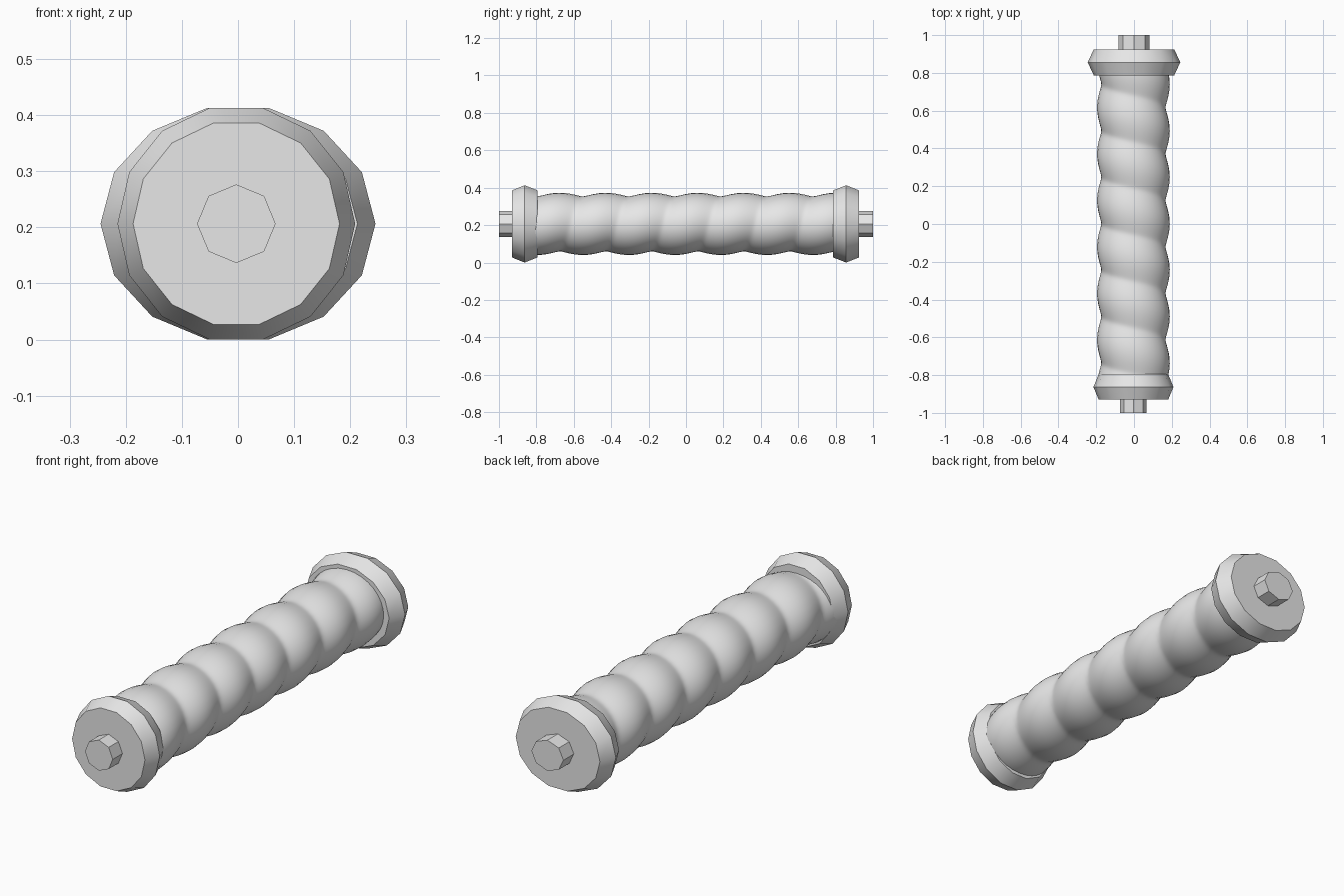
import bpy
import bmesh
from math import cos, sin, pi, radians, sqrt

default = bpy.data.objects.get("Cube")
if default:
    bpy.data.objects.remove(default, do_unlink=True)

CENTRE_Z = 0.2065
WIDE = 1.157          # sideways stretch of the grip and rear end
PITCH = 0.246         # length of one turn of the grip's spiral

grey = bpy.data.materials.new("light grey")
grey.use_nodes = True
grey.diffuse_color = (0.8, 0.8, 0.8, 1)
grey.node_tree.nodes["Principled BSDF"].inputs["Base Color"].default_value = (0.8, 0.8, 0.8, 1)


def tube(name, stations, radius, sides, stretch=1.0, shift=0.0, angle=30):
    """Closed tube along y; radius(i, y, a) gives its size at each ring point."""
    bm = bmesh.new()
    rings = []
    for i, y in enumerate(stations):
        ring = []
        for k in range(sides):
            a = 2 * pi * k / sides
            r = radius(i, y, a)
            ring.append(bm.verts.new((shift + stretch * r * cos(a), y, CENTRE_Z + r * sin(a))))
        rings.append(ring)
    for lower, upper in zip(rings, rings[1:]):
        for k in range(sides):
            n = (k + 1) % sides
            bm.faces.new((lower[k], lower[n], upper[n], upper[k]))
    bm.faces.new(rings[0])
    bm.faces.new(rings[-1])
    bmesh.ops.recalc_face_normals(bm, faces=bm.faces)
    mesh = bpy.data.meshes.new(name)
    bm.to_mesh(mesh)
    bm.free()
    mesh.materials.append(grey)
    obj = bpy.data.objects.new(name, mesh)
    bpy.context.collection.objects.link(obj)
    bpy.ops.object.select_all(action="DESELECT")
    obj.select_set(True)
    bpy.context.view_layer.objects.active = obj
    bpy.ops.object.shade_smooth_by_angle(angle=radians(angle))
    return obj


def spiral(i, y, a):
    """Rounded bump with a tight valley, winding once around per pitch."""
    phase = 2 * pi * (y + 0.736) / PITCH - a
    return 0.144 + 0.022 * sqrt(cos(phase / 2) ** 2 + 0.02)


# Twisted grip
steps = 168
tube("grip", [-0.84 + 1.68 * i / steps for i in range(steps + 1)],
     spiral, 32, WIDE, -0.003, 70)

# Bevelled end collars and their octagonal studs
collar = (0.184, 0.2118, 0.184)
for side, ys, tip, stretch, shift in (
        ("front", (-0.93, -0.863, -0.795), -1.0, 1.0, -0.003),
        ("rear", (0.787, 0.856, 0.925), 1.0, WIDE, 0.0)):
    tube(side + "_collar", ys, lambda i, y, a: collar[i], 14, stretch, shift)
    tube(side + "_stud", sorted((tip, tip * 0.9)), lambda i, y, a: 0.07, 8, stretch, shift)
